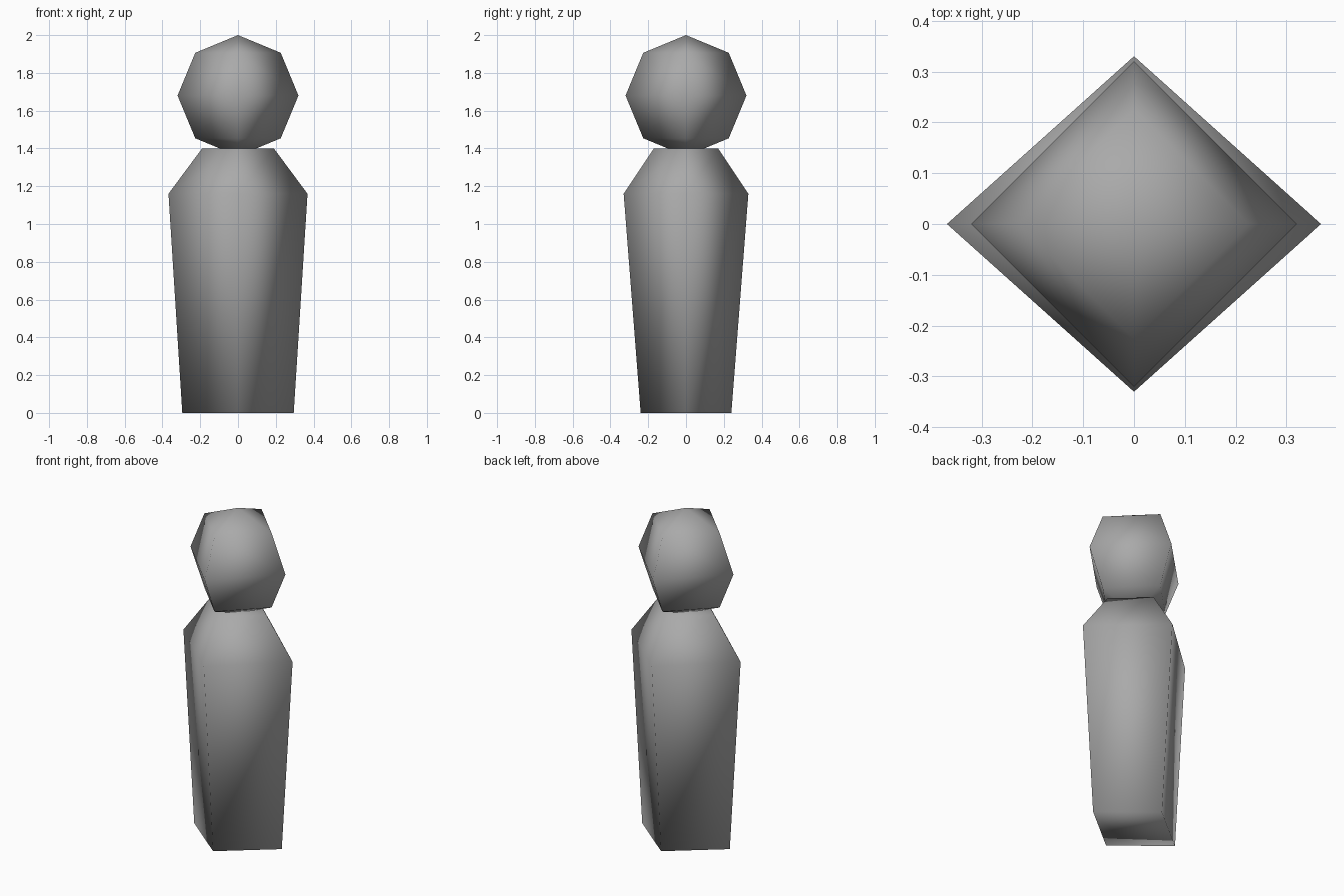
import bpy
import bmesh
from mathutils import Matrix

cube = bpy.data.objects.get("Cube")
if cube:
    bpy.data.objects.remove(cube, do_unlink=True)

grey = bpy.data.materials.new("plain grey")
grey.use_nodes = True
colour = (0.4, 0.4, 0.4, 1.0)
grey.diffuse_color = colour
grey.node_tree.nodes["Principled BSDF"].inputs["Base Color"].default_value = colour


def finish(bm, name):
    """Turn a bmesh into a fully smooth-shaded grey object."""
    bmesh.ops.recalc_face_normals(bm, faces=bm.faces)
    for face in bm.faces:
        face.smooth = True
    mesh = bpy.data.meshes.new(name)
    bm.to_mesh(mesh)
    bm.free()
    mesh.materials.append(grey)
    obj = bpy.data.objects.new(name, mesh)
    bpy.context.collection.objects.link(obj)
    return obj


def diamond_loft(name, sections):
    """Loft four-cornered rings given as (height, half width, half depth)."""
    bm = bmesh.new()
    rings = [[bm.verts.new(p) for p in ((w, 0, z), (0, d, z), (-w, 0, z), (0, -d, z))]
             for z, w, d in sections]
    for low, high in zip(rings, rings[1:]):
        for i in range(4):
            j = (i + 1) % 4
            bm.faces.new((low[i], low[j], high[j], high[i]))
    bm.faces.new(rings[0][::-1])
    bm.faces.new(rings[-1])
    return finish(bm, name)


# Tapered body with sloping shoulders
diamond_loft("body", [(0, 0.295, 0.24), (1.16, 0.368, 0.33), (1.4, 0.19, 0.17)])

# Four-sided ball head, its lower tip sunk into the body
bm = bmesh.new()
bmesh.ops.create_uvsphere(bm, u_segments=4, v_segments=4, radius=0.32,
                          matrix=Matrix.Translation((0, 0, 1.68)))
finish(bm, "head")
